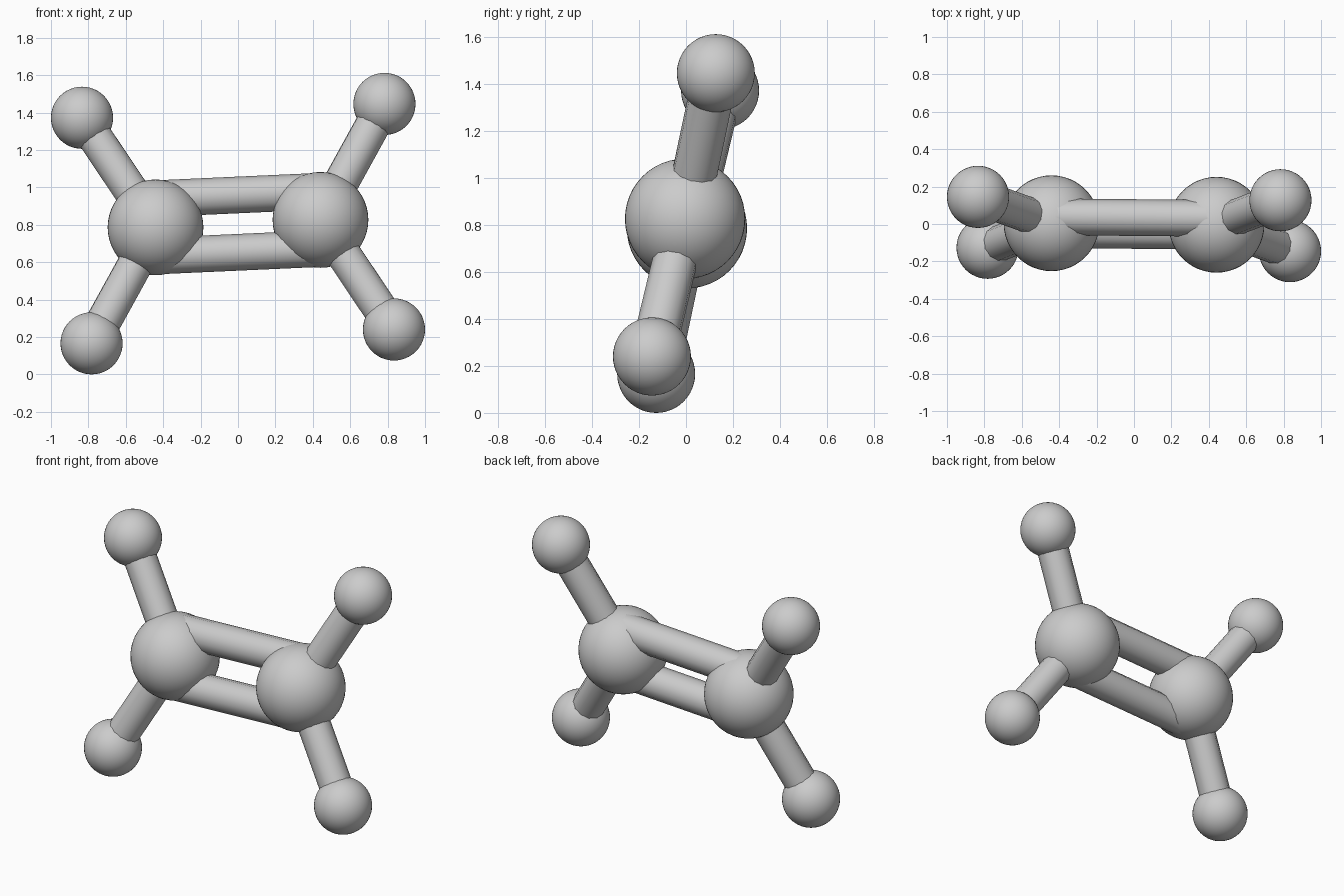
import bpy
from mathutils import Vector

if "Cube" in bpy.data.objects:
    bpy.data.objects.remove(bpy.data.objects["Cube"])

CENTER = Vector((0, 0, 0.806))
CARBON = Vector((0.441, -0.004, 0.02))
H_UP = Vector((0.783, 0.127, 0.640))
H_DOWN = Vector((0.834, -0.145, -0.566))


def smooth(name):
    ob = bpy.context.object
    ob.name = name
    bpy.ops.object.shade_smooth_by_angle(angle=1.05)
    return ob


def ball(name, pos, r):
    bpy.ops.mesh.primitive_uv_sphere_add(segments=48, ring_count=24, radius=r,
                                         location=CENTER + pos)
    smooth(name)


def rod(name, a, b, r):
    d = b - a
    bpy.ops.mesh.primitive_cylinder_add(vertices=12, radius=r, depth=d.length,
                                        location=CENTER + (a + b) / 2)
    bpy.context.object.rotation_euler = d.to_track_quat('Z', 'Y').to_euler()
    smooth(name)


# The molecule is point-symmetric, so each side is the negated other side
for s, side in ((1, "right"), (-1, "left")):
    ball("carbon_" + side, s * CARBON, 0.256)
    for tag, h in (("a", H_UP), ("b", H_DOWN)):
        ball(f"hydrogen_{side}_{tag}", s * h, 0.166)
        # each single bond is two half rods meeting at the middle
        mid = (CARBON + h) / 2
        rod(f"bond_inner_{side}_{tag}", s * CARBON, s * mid, 0.096)
        rod(f"bond_outer_{side}_{tag}", s * mid, s * h, 0.096)

# Double bond: two parallel rods offset within the molecular plane
axis = CARBON.normalized()
off = H_UP - H_DOWN
off = (off - axis * off.dot(axis)).normalized() * 0.157
for s, tag in ((1, "upper"), (-1, "lower")):
    for e, side in ((1, "right"), (-1, "left")):
        rod(f"double_bond_{tag}_{side}", s * off, s * off + e * CARBON, 0.098)
